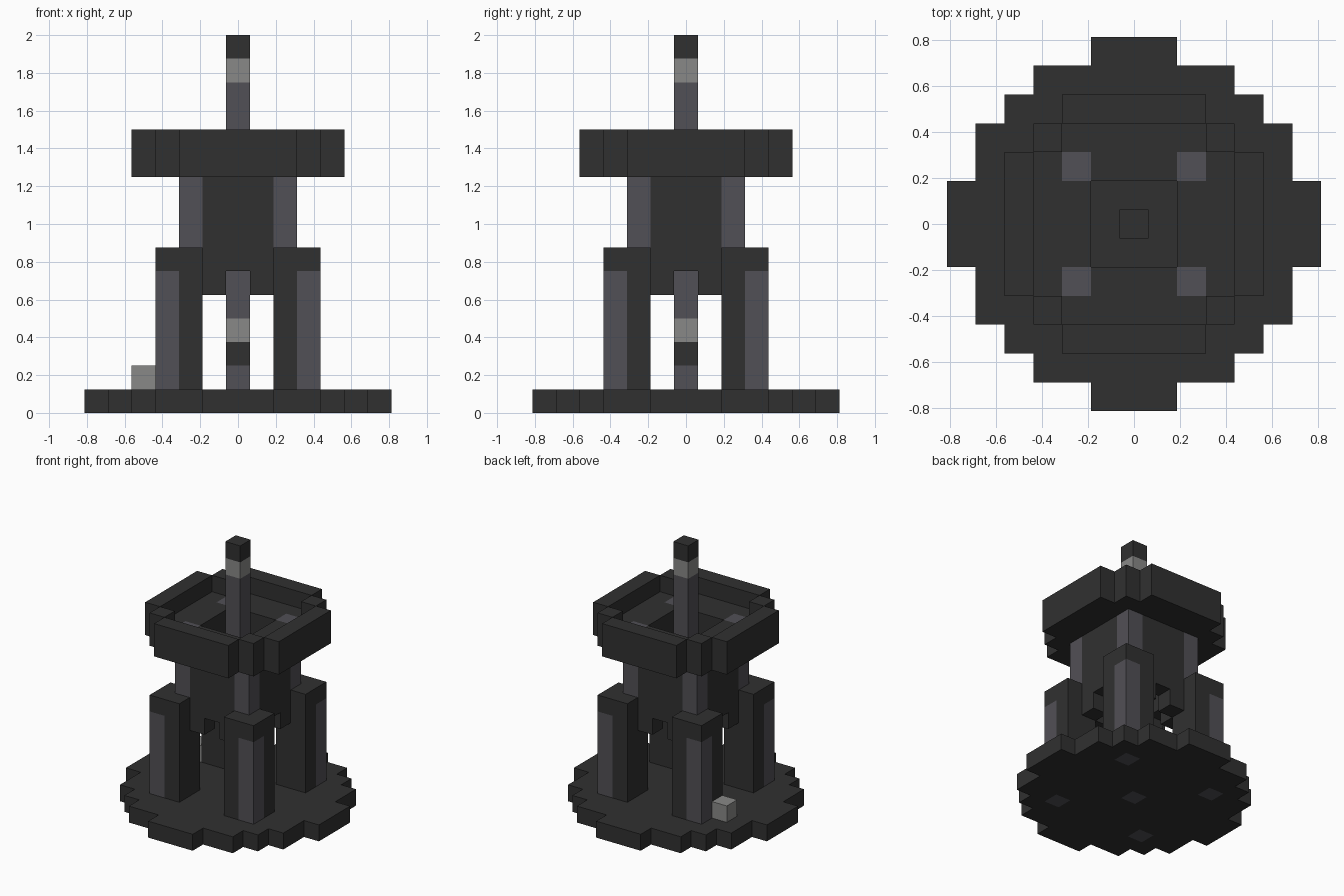
import bpy
import bmesh
from mathutils import Vector

cube = bpy.data.objects.get("Cube")
if cube:
    bpy.data.objects.remove(cube, do_unlink=True)

U = 0.125  # block size


def make_material(name, rgb):
    mat = bpy.data.materials.new(name)
    mat.use_nodes = True
    color = (*rgb, 1.0)
    mat.diffuse_color = color
    mat.node_tree.nodes["Principled BSDF"].inputs["Base Color"].default_value = color
    return mat


MATERIALS = [
    make_material("dark_iron", (0.03, 0.03, 0.03)),
    make_material("grey_steel", (0.083, 0.08, 0.092)),
    make_material("pale_stone", (0.25, 0.25, 0.245)),
]
DARK, STEEL, PALE = range(len(MATERIALS))

parts = {}     # part name -> {cell: material}
occupied = {}  # every filled cell


def fill(part, xs, ys, zs, rule):
    """Fill the cells for which rule(i, j, k) gives a material."""
    cells = parts.setdefault(part, {})
    for i in xs:
        for j in ys:
            for k in zs:
                mat = rule(i, j, k)
                if mat is not None and (i, j, k) not in occupied:
                    cells[i, j, k] = occupied[i, j, k] = mat


def span(r):
    return range(-r, r + 1)


def in_disc(i, j, half_widths):
    return abs(i) <= half_widths[abs(j)]


# Central rod, from the base to the tip
def rod_rule(i, j, k):
    if k in (2, 15):
        return DARK
    return PALE if k in (3, 14) else STEEL


fill("central_rod", [0], [0], range(16), rod_rule)

# Legs: dark blocks with a steel outer corner that runs through the base
for side_x, label_x in ((1, "left"), (-1, "right")):
    for side_y, label_y in ((-1, "front"), (1, "back")):
        xs = [2 * side_x, 3 * side_x]
        ys = [2 * side_y, 3 * side_y]
        name = f"{label_y}_{label_x}_"

        def leg_rule(i, j, k):
            corner = abs(i) == 3 and abs(j) == 3
            if k == 0:
                return STEEL if corner else None
            return STEEL if corner and k < 6 else DARK

        fill(name + "leg", xs, ys, range(7), leg_rule)
        # Pillar standing on the leg
        fill(name + "pillar", xs[:1], ys[:1], range(7, 11), lambda i, j, k: STEEL)

# Stepped round base
BASE = (6, 6, 5, 5, 4, 3, 1)
fill("base", span(6), span(6), [0],
     lambda i, j, k: DARK if in_disc(i, j, BASE) else None)


# Hollow body with a notch under each wall
def body_rule(i, j, k):
    wall = max(abs(i), abs(j)) == 2 and abs(i) != abs(j)
    notch = k == 5 and i * j == 0
    return DARK if wall and not notch else None


fill("body_walls", span(2), span(2), range(5, 10), body_rule)

# Tray: floor with a central shaft, and a raised rim
TRAY = (4, 4, 4, 3, 2)


def tray_rule(i, j, k):
    if not in_disc(i, j, TRAY):
        return None
    rim = max(abs(i), abs(j)) == 4 or abs(i) == abs(j) == 3
    shaft = max(abs(i), abs(j)) <= 1
    return DARK if rim or (k == 10 and not shaft) else None


fill("tray", span(4), span(4), (10, 11), tray_rule)

# Loose block on the base
fill("loose_block", [-4], [2], [1], lambda i, j, k: PALE)


# Mesh each part, keeping only the exposed block sides
def build(name, cells):
    bm = bmesh.new()
    for (i, j, k), mat in cells.items():
        centre = Vector((i, j, k + 0.5)) * U
        for axis in range(3):
            for sign in (1, -1):
                near = [i, j, k]
                near[axis] += sign
                if tuple(near) in occupied:
                    continue
                n, a, b = Vector(), Vector(), Vector()
                n[axis] = sign * U / 2
                a[(axis + 1) % 3] = U / 2
                b[(axis + 2) % 3] = sign * U / 2
                corners = (-a - b, a - b, a + b, b - a)
                face = bm.faces.new([bm.verts.new(centre + n + c) for c in corners])
                face.material_index = mat
    bmesh.ops.remove_doubles(bm, verts=bm.verts, dist=U / 100)
    mesh = bpy.data.meshes.new(name)
    for mat in MATERIALS:
        mesh.materials.append(mat)
    bm.to_mesh(mesh)
    bm.free()
    bpy.context.collection.objects.link(bpy.data.objects.new(name, mesh))


for part_name, part_cells in parts.items():
    build(part_name, part_cells)
